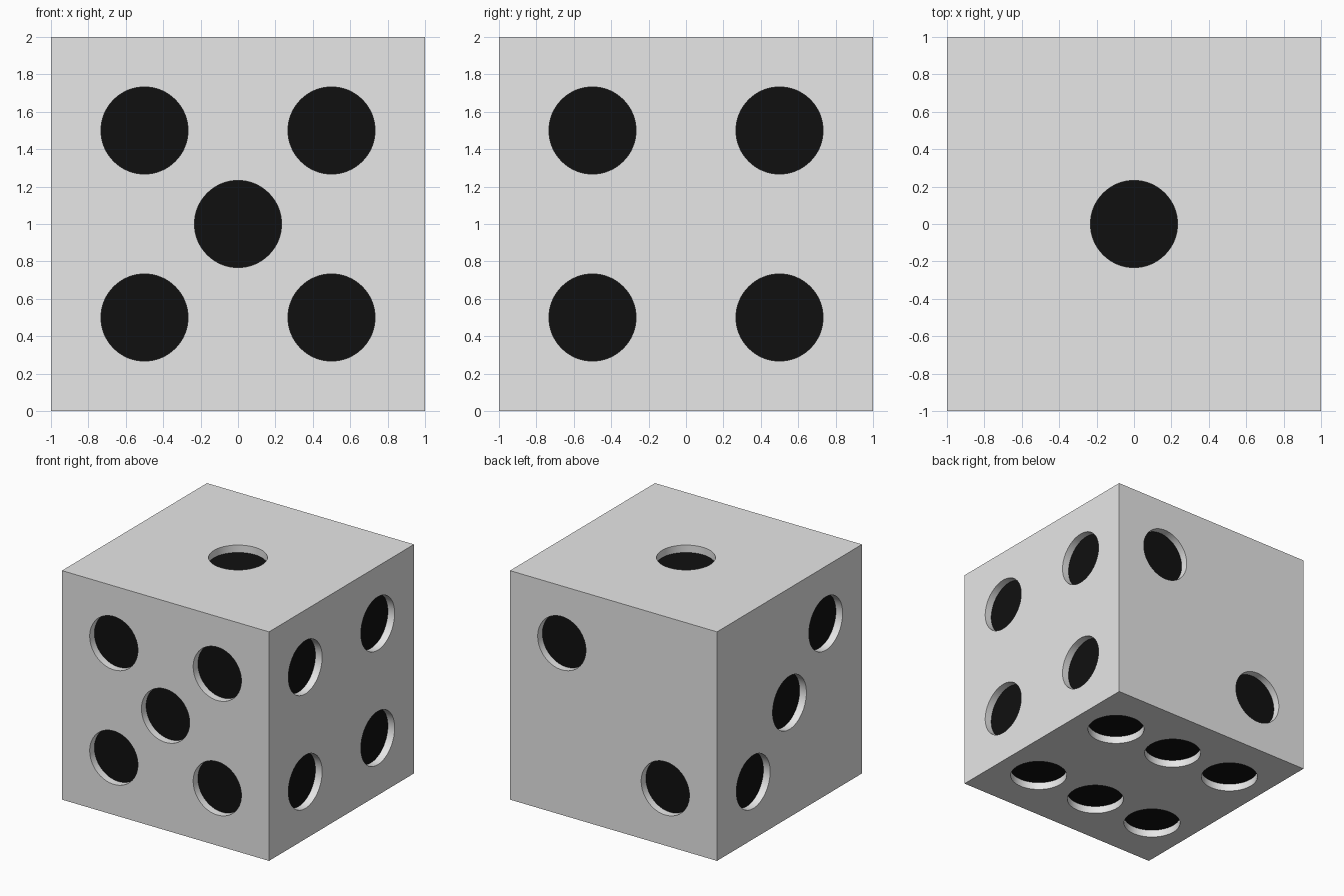
import bpy, bmesh, math
from mathutils import Matrix, Vector

old = bpy.data.objects.get("Cube")
if old:
    bpy.data.objects.remove(old, do_unlink=True)

PIP_R, DEPTH, S, W = 0.233, 0.065, 0.5, 0.615


def material(name, v):
    m = bpy.data.materials.new(name)
    m.use_nodes = True
    m.diffuse_color = (v, v, v, 1)
    m.node_tree.nodes["Principled BSDF"].inputs["Base Color"].default_value = (v, v, v, 1)
    return m


def mesh_object(name, bm):
    me = bpy.data.meshes.new(name)
    bm.to_mesh(me)
    bm.free()
    ob = bpy.data.objects.new(name, me)
    bpy.context.collection.objects.link(ob)
    return ob


# Pip layouts: outward normal -> (first, second) in-plane world axes and positions
X, Y, Z = Vector((1, 0, 0)), Vector((0, 1, 0)), Vector((0, 0, 1))
corners = [(a, b) for a in (-S, S) for b in (-S, S)]
faces = [
    (Z, X, Y, [(0, 0)]),
    (Y, X, Z, [(S, S), (-S, -S)]),
    (-X, Y, Z, [(S, -S), (0, 0), (-S, S)]),
    (X, Y, Z, corners),
    (-Y, X, Z, corners + [(0, 0)]),
    (-Z, X, Y, [(a, b) for a in (-W, 0, W) for b in (-S, S)]),
]

# Die body
bm = bmesh.new()
bmesh.ops.create_cube(bm, size=2)
die = mesh_object("die_body", bm)
die.data.materials.append(material("light grey body", 0.8))
die.data.materials.append(material("black pips", 0.005))

# Round cutters, one per pip
bm = bmesh.new()
for n, u, v, spots in faces:
    turn = Z.rotation_difference(n).to_matrix().to_4x4()
    for a, b in spots:
        place = Matrix.Translation(n + u * a + v * b) @ turn
        bmesh.ops.create_cone(bm, cap_ends=True, segments=64, radius1=PIP_R,
                              radius2=PIP_R, depth=2 * DEPTH, matrix=place)
cutter = mesh_object("pip_cutter", bm)
cutter.hide_render = True

# Sink the pips into the body
mod = die.modifiers.new("pips", 'BOOLEAN')
mod.operation = 'DIFFERENCE'
mod.solver = 'EXACT'
mod.object = cutter
bpy.ops.object.select_all(action='DESELECT')
bpy.context.view_layer.objects.active = die
die.select_set(True)
bpy.ops.object.modifier_apply(modifier=mod.name)
bpy.data.objects.remove(cutter, do_unlink=True)

# Recess floors are black, everything else is body colour
for p in die.data.polygons:
    p.material_index = int(abs(p.center.dot(p.normal) - (1 - DEPTH)) < 0.005)

# Stand the die on the ground, round the recess walls
die.data.transform(Matrix.Translation(Z))
bpy.ops.object.shade_smooth_by_angle(angle=math.radians(30))
